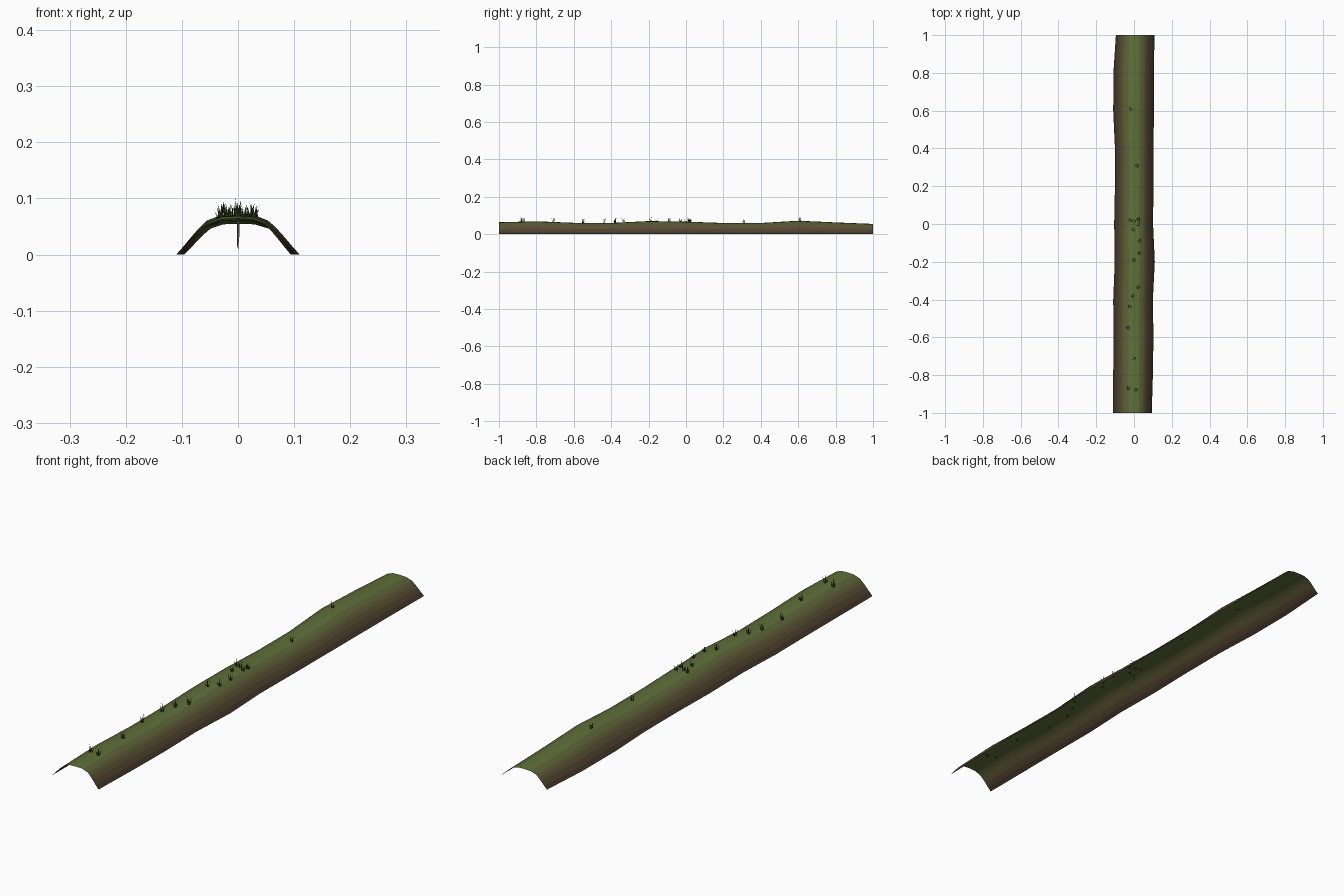
import bpy, bmesh, math, random
from mathutils import Vector

if "Cube" in bpy.data.objects:
    bpy.data.objects.remove(bpy.data.objects["Cube"])

random.seed(4)


def material(name, rgb):
    m = bpy.data.materials.new(name)
    m.diffuse_color = (*rgb, 1)
    m.use_nodes = True
    m.node_tree.nodes["Principled BSDF"].inputs["Base Color"].default_value = m.diffuse_color
    return m


def finish(bm, name, mats, smooth):
    me = bpy.data.meshes.new(name)
    bm.to_mesh(me)
    bm.free()
    for m in mats:
        me.materials.append(m)
    for p in me.polygons:
        p.use_smooth = smooth
    ob = bpy.data.objects.new(name, me)
    bpy.context.collection.objects.link(ob)
    return ob


def lerp_list(vals, y):
    t = min(max((y + 1) / 2 * (len(vals) - 1), 0), len(vals) - 1.0001)
    i = int(t)
    return vals[i] + (vals[i + 1] - vals[i]) * (t - i)


# Wobbling outline along the strip, from front (y=-1) to back (y=1)
LEFT = [.110, .110, .109, .110, .102, .105, .101, .101, .110, .109, .096]
RIGHT = [.094, .100, .103, .100, .110, .101, .103, .104, .105, .106, .108]
CREST = [.064, .069, .061, .060, .070, .067, .060, .060, .072, .063, .055]

# Half profile: (share of half width, share of crest height)
HALF = [(1, 0), (.88, .21), (.75, .45), (.63, .66), (.51, .84), (.27, .98)]
PROFILE = [(-x, z) for x, z in HALF] + [(0, 1)] + [(x, z) for x, z in reversed(HALF)]


def section(y):
    l, r, h = (lerp_list(v, y) for v in (LEFT, RIGHT, CREST))
    return [Vector((x * (l if x < 0 else r), y, z * h)) for x, z in PROFILE]


def ground_height(x, y):
    pts = section(y)
    for a, b in zip(pts, pts[1:]):
        if a.x <= x <= b.x:
            return a.z + (b.z - a.z) * (x - a.x) / (b.x - a.x)
    return 0


# Mound: open-bottomed earth strip, brown flanks blending to a mossy top
shades = [material("dark_soil", (.055, .036, .022)),
          material("soil", (.080, .055, .028)),
          material("light_soil", (.100, .078, .034)),
          material("mossy_soil", (.105, .098, .036)),
          material("moss", (.105, .125, .037)),
          material("grass_top", (.115, .165, .042))]
bm = bmesh.new()
rows = [[bm.verts.new(p) for p in section(-1 + .2 * i)] for i in range(11)]
n = len(PROFILE) - 1
for a, b in zip(rows, rows[1:]):
    for j in range(n):
        f = bm.faces.new((a[j], a[j + 1], b[j + 1], b[j]))
        f.material_index = min(j, n - 1 - j)
finish(bm, "earth_mound", shades, True)

# Grass tufts: a few curved tapering blades each
blade_mat = material("grass_blade", (.035, .06, .018))


def add_blade(bm, base, angle, height, lean, width):
    out = Vector((math.cos(angle), math.sin(angle), 0))
    side = Vector((-out.y, out.x, 0)) * width / 2
    mid = base + out * lean * .3 + Vector((0, 0, height * .55))
    tip = base + out * lean + Vector((0, 0, height))
    v = [bm.verts.new(p) for p in (base - side, base + side, mid + side * .7,
                                   mid - side * .7, tip)]
    bm.faces.new(v[:4])
    bm.faces.new((v[3], v[2], v[4]))


TUFTS = [(-.015, .61), (.016, .31), (-.02, .02), (0, .015), (.025, .025), (.022, 0),
         (-.005, -.03), (.03, -.09), (.028, -.155), (0, -.19), (.022, -.335),
         (-.006, -.38), (-.025, -.435), (-.032, -.55), (-.002, -.71),
         (-.03, -.87), (.01, -.88)]
bm = bmesh.new()
for x, y in TUFTS:
    z = ground_height(x, y) - .002
    tall = random.uniform(.024, .035)
    spin = random.uniform(0, 6.28)
    for k in range(6):
        a = spin + k * math.tau / 6
        base = Vector((x + .005 * math.cos(a), y + .005 * math.sin(a), z))
        add_blade(bm, base, a, tall * random.uniform(.5, 1),
                  random.uniform(.003, .009), .0035)
finish(bm, "grass_tufts", [blade_mat], False)

# Thin root hanging under the mound at the centre
bm = bmesh.new()
for k in range(3):
    add_blade(bm, Vector((.001 * (k - 1), 0, .063)), k * 2.1, -.058, .002, .005)
finish(bm, "hanging_root", [material("root", (.12, .11, .11))], False)
